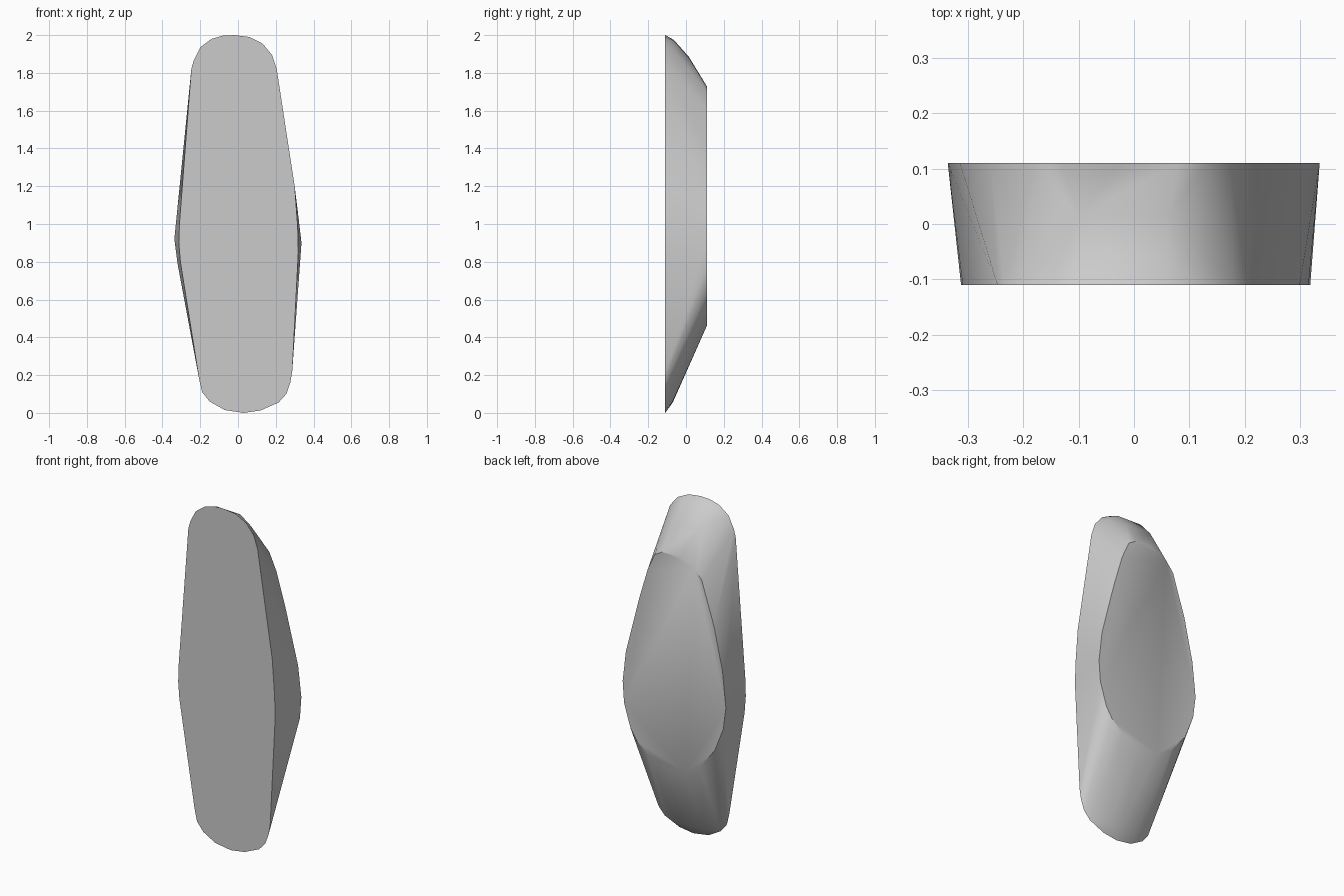
import bpy, bmesh, math

# Large front face outline (x, z)
front = [(-0.02, 2.0), (0.06, 1.99), (0.13, 1.955), (0.18, 1.895), (0.205, 1.82),
         (0.30, 1.2), (0.316, 0.98), (0.319, 0.85), (0.287, 0.22), (0.277, 0.16),
         (0.256, 0.10), (0.215, 0.055), (0.12, 0.013), (0.03, 0.0), (-0.07, 0.015),
         (-0.15, 0.06), (-0.19, 0.11), (-0.206, 0.18), (-0.305, 0.80), (-0.313, 0.9),
         (-0.31, 1.0), (-0.247, 1.82), (-0.235, 1.865), (-0.2, 1.935),
         (-0.14, 1.98), (-0.08, 1.997)]
# Smaller egg-shaped back face outline (x, z)
back = [(0.127, 1.70), (0.08, 1.728), (-0.035, 1.73), (-0.13, 1.69), (-0.18, 1.63),
        (-0.26, 1.38), (-0.315, 1.13), (-0.337, 0.92), (-0.32, 0.79), (-0.265, 0.65),
        (-0.167, 0.53), (-0.07, 0.47), (0.06, 0.46), (0.17, 0.506), (0.245, 0.573),
        (0.285, 0.635), (0.327, 0.774), (0.336, 0.90), (0.315, 1.08),
        (0.23, 1.41), (0.173, 1.60)]
# Bulge points that round the ends between the faces (x, y, z)
bulge = [(-0.10, -0.065, 1.975), (0.06, -0.065, 1.97), (0.13, -0.065, 1.92),
         (-0.10, 0.015, 1.885), (0.06, 0.015, 1.88),
         (-0.07, -0.07, 0.065), (0.03, -0.07, 0.055), (0.12, -0.07, 0.062)]

# Stone body: tapered convex shape between the two faces
bm = bmesh.new()
for x, z in front:
    bm.verts.new((x, -0.11, z))
for x, z in back:
    bm.verts.new((x, 0.11, z))
for p in bulge:
    bm.verts.new(p)
hull = bmesh.ops.convex_hull(bm, input=bm.verts[:])
loose = {v for v in hull["geom_interior"] + hull["geom_unused"]
         if isinstance(v, bmesh.types.BMVert)}
bmesh.ops.delete(bm, geom=list(loose), context='VERTS')
bmesh.ops.dissolve_limit(bm, angle_limit=math.radians(0.5),
                         verts=bm.verts[:], edges=bm.edges[:])
bmesh.ops.recalc_face_normals(bm, faces=bm.faces[:])

mesh = bpy.data.meshes.new("flat_stone")
bm.to_mesh(mesh)
bm.free()
stone = bpy.data.objects.new("flat_stone", mesh)
bpy.context.collection.objects.link(stone)

# Smooth sides, crisp face rims
bpy.context.view_layer.objects.active = stone
stone.select_set(True)
bpy.ops.object.shade_smooth_by_angle(angle=math.radians(30))
